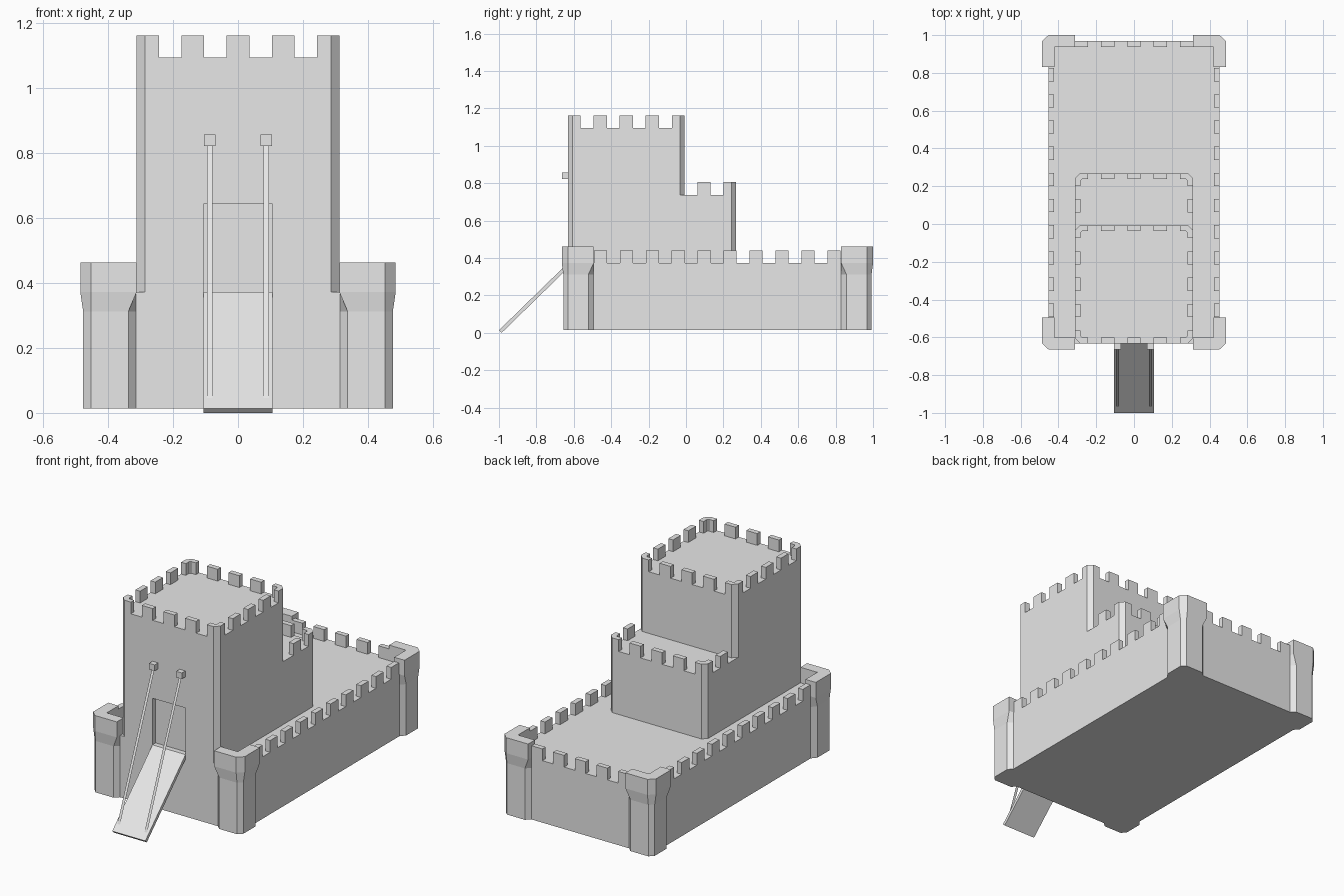
import bpy, bmesh
from mathutils import Vector

if "Cube" in bpy.data.objects:
    bpy.data.objects.remove(bpy.data.objects["Cube"])

stone = bpy.data.materials.new("stone_grey")
stone.diffuse_color = (0.8, 0.8, 0.8, 1)
stone.use_nodes = True
stone.node_tree.nodes["Principled BSDF"].inputs["Base Color"].default_value = stone.diffuse_color


def finish(name, bm):
    bmesh.ops.remove_doubles(bm, verts=bm.verts, dist=1e-5)
    bmesh.ops.recalc_face_normals(bm, faces=bm.faces)
    me = bpy.data.meshes.new(name)
    bm.to_mesh(me)
    bm.free()
    me.materials.append(stone)
    ob = bpy.data.objects.new(name, me)
    bpy.context.collection.objects.link(ob)
    return ob


def loft(bm, rings):
    """Skin a stack of equal-length rings and cap both ends."""
    vs = [[bm.verts.new(p) for p in r] for r in rings]
    n = len(vs[0])
    for a, b in zip(vs, vs[1:]):
        for i in range(n):
            j = (i + 1) % n
            bm.faces.new((a[i], a[j], b[j], b[i]))
    bm.faces.new(vs[0][::-1])
    bm.faces.new(vs[-1])


def prism(bm, pts, z0, z1):
    loft(bm, [[(x, y, z) for x, y in pts] for z in (z0, z1)])


def box(bm, x0, x1, y0, y1, z0, z1):
    prism(bm, [(x0, y0), (x1, y0), (x1, y1), (x0, y1)], z0, z1)


# Main dimensions
FLOOR, DECK = 0.014, 0.373
KX, KF, KB, KTOP = 0.312, -0.632, -0.007, 1.095
RB, RTOP = 0.268, 0.738
WX, WB = 0.453, 0.968
CH, TH, MH, MW, PITCH = 0.026, 0.03, 0.068, 0.035, 0.139

# Courtyard base
bm = bmesh.new()
box(bm, -WX, WX, KF, WB, FLOOR, DECK)
finish("courtyard_base", bm)

# Keep: square with chamfered corners and a door recess
bm = bmesh.new()
prism(bm, [(-KX + CH, KF), (KX - CH, KF), (KX, KF + CH), (KX, KB - CH),
           (KX - CH, KB), (-KX + CH, KB), (-KX, KB - CH), (-KX, KF + CH)], DECK, KTOP)
keep = finish("keep", bm)
bm = bmesh.new()
box(bm, -0.106, 0.106, KF - 0.1, KF + 0.03, DECK - 0.05, 0.643)
cutter = finish("door_cutter", bm)
cutter.hide_render = True
cutter.hide_viewport = True
cut = keep.modifiers.new("door", 'BOOLEAN')
cut.operation = 'DIFFERENCE'
cut.solver = 'EXACT'
cut.object = cutter

# Lower rear keep
bm = bmesh.new()
prism(bm, [(-KX, KB - 0.06), (KX, KB - 0.06), (KX, RB - CH), (KX - CH, RB),
           (-KX + CH, RB), (-KX, RB - CH)], DECK, RTOP)
finish("rear_keep", bm)


def corner_merlon(bm, x, y, sx, sy, z):
    """L-shaped merlon following a chamfered corner; sx, sy point inward."""
    prof = [(CH, 0), (0.068, 0), (0.068, TH), (0.038, TH),
            (TH, 0.038), (TH, 0.068), (0, 0.068), (0, CH)]
    prism(bm, [(x + sx * u, y + sy * v) for u, v in prof], z, z + MH)


def side_merlons(bm, x, ys, z):
    for s in (-1, 1):
        for y in ys:
            a, b = sorted((s * x, s * (x - TH)))
            box(bm, a, b, y - MW, y + MW, z, z + MH)


def row_merlons(bm, xs, y0, y1, z):
    for x in xs:
        box(bm, x - MW, x + MW, y0, y1, z, z + MH)


mid = [-PITCH, 0, PITCH]

# Keep battlements
bm = bmesh.new()
for s in (-1, 1):
    corner_merlon(bm, s * KX, KF, -s, 1, KTOP)
    corner_merlon(bm, s * KX, KB, -s, -1, KTOP)
side_merlons(bm, KX, [(KF + KB) / 2 + m for m in mid], KTOP)
row_merlons(bm, mid, KF, KF + TH, KTOP)
row_merlons(bm, mid, KB - TH, KB, KTOP)
finish("keep_battlements", bm)

# Rear keep battlements
bm = bmesh.new()
for s in (-1, 1):
    corner_merlon(bm, s * KX, RB, -s, -1, RTOP)
side_merlons(bm, KX, [0.097], RTOP)
row_merlons(bm, mid, RB - TH, RB, RTOP)
finish("rear_keep_battlements", bm)

# Courtyard battlements
bm = bmesh.new()
side_merlons(bm, WX, [-0.457 + 0.1386 * k for k in range(10)], DECK)
row_merlons(bm, [PITCH * k for k in range(-2, 3)], WB - TH, WB, DECK)
finish("wall_battlements", bm)

# Corner towers: chamfered shaft flaring to a wider head, with an L parapet
shaft = [(0.453, -0.494), (0.477, -0.522), (0.477, -0.632), (0.453, -0.656),
         (0.338, -0.656), (0.312, -0.630), (0.312, -0.494)]
head = [(0.453, -0.494), (0.486, -0.494), (0.486, -0.632), (0.453, -0.664),
        (0.312, -0.664), (0.312, -0.630), (0.312, -0.494)]
parapet = [(0.486, -0.494), (0.486, -0.632), (0.453, -0.664), (0.312, -0.664),
           (0.312, -0.602), (0.42, -0.602), (0.42, -0.494)]
MIDY = (KF + WB) / 2
for sx, side in ((-1, "left"), (1, "right")):
    for sy, end in ((1, "front"), (-1, "rear")):
        def place(pts, z):
            return [(sx * x, MIDY + sy * (y - MIDY), z) for x, y in pts]
        bm = bmesh.new()
        loft(bm, [place(shaft, FLOOR), place(shaft, 0.312), place(head, DECK)])
        loft(bm, [place(parapet, DECK), place(parapet, 0.463)])
        finish(f"{end}_{side}_tower", bm)

# Drawbridge: sloping plank
bm = bmesh.new()
section = [(-1.0, 0.014), (-0.986, 0.0), (-0.618, 0.359), (-0.632, 0.373)]
loft(bm, [[(x, y, z) for y, z in section] for x in (-0.106, 0.106)])
finish("drawbridge", bm)

# Flat drawbridge ropes and their wall blocks
for s, side in ((-1, "left"), (1, "right")):
    x = s * 0.087
    bm = bmesh.new()
    box(bm, x - 0.018, x + 0.018, -0.664, KF, 0.823, 0.858)
    finish(f"{side}_rope_block", bm)
    bm = bmesh.new()
    bm.faces.new([bm.verts.new(Vector(p)) for p in (
        (x - 0.008, -0.968, 0.046), (x + 0.008, -0.968, 0.046),
        (x + 0.008, -0.648, 0.835), (x - 0.008, -0.648, 0.835))])
    finish(f"{side}_rope", bm)
